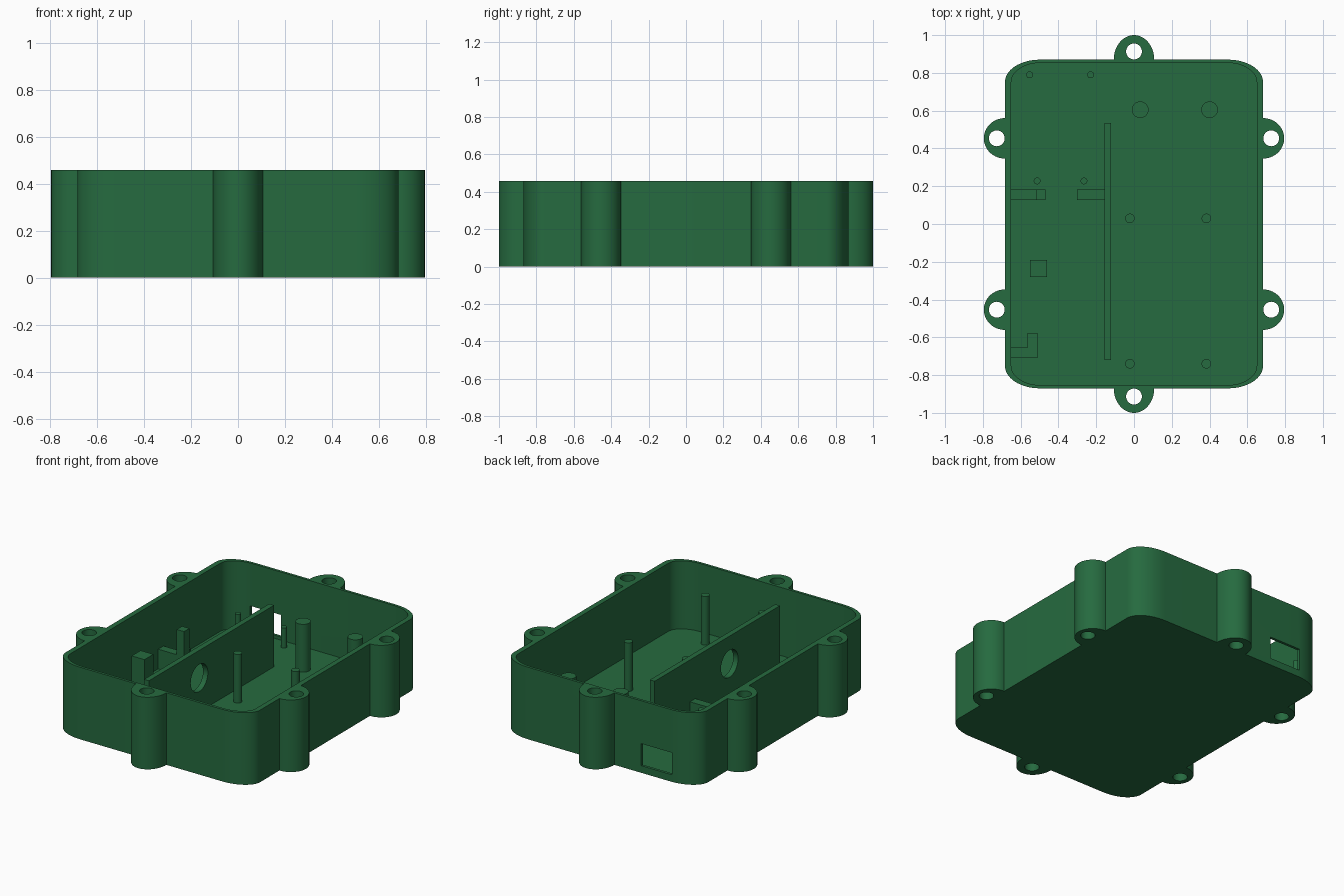
import bpy
import bmesh
import math

if "Cube" in bpy.data.objects:
    bpy.data.objects.remove(bpy.data.objects["Cube"], do_unlink=True)

HEIGHT, FLOOR = 0.457, 0.025
HX, HY = 0.683, 0.87

# Single green plastic
green = bpy.data.materials.new("green_plastic")
green.use_nodes = True
COLOUR = (0.019, 0.145, 0.050, 1.0)
green.diffuse_color = COLOUR
bsdf = green.node_tree.nodes["Principled BSDF"]
bsdf.inputs["Base Color"].default_value = COLOUR
bsdf.inputs["Roughness"].default_value = 0.6


def make(name, bm):
    bmesh.ops.recalc_face_normals(bm, faces=bm.faces[:])
    mesh = bpy.data.meshes.new(name)
    bm.to_mesh(mesh)
    bm.free()
    mesh.materials.append(green)
    obj = bpy.data.objects.new(name, mesh)
    bpy.context.collection.objects.link(obj)
    return obj


def activate(obj):
    bpy.ops.object.select_all(action='DESELECT')
    obj.select_set(True)
    bpy.context.view_layer.objects.active = obj


def loft(name, rings):
    """Closed solid through rings of (outline, z)."""
    bm = bmesh.new()
    loops = [[bm.verts.new((x, y, z)) for x, y in pts] for pts, z in rings]
    for a, b in zip(loops, loops[1:]):
        for i in range(len(a)):
            j = (i + 1) % len(a)
            bm.faces.new((a[i], a[j], b[j], b[i]))
    bm.faces.new(loops[0])
    bm.faces.new(loops[-1])
    return make(name, bm)


def prism(name, pts, z0, z1):
    return loft(name, [(pts, z0), (pts, z1)])


def box(name, x0, x1, y0, y1, z0, z1):
    return prism(name, [(x0, y0), (x1, y0), (x1, y1), (x0, y1)], z0, z1)


def circle(x, y, r, n=32):
    return [(x + r * math.cos(math.tau * i / n), y + r * math.sin(math.tau * i / n))
            for i in range(n)]


def cut(obj, cutter):
    cutter.hide_render = True
    mod = obj.modifiers.new("cut", 'BOOLEAN')
    mod.operation = 'DIFFERENCE'
    mod.solver = 'EXACT'
    mod.object = cutter
    activate(obj)
    bpy.ops.object.modifier_apply(modifier=mod.name)
    bpy.data.objects.remove(cutter, do_unlink=True)


def rounded(hx, hy, rx, ry, n=16):
    """Rectangle with elliptical corners."""
    pts = []
    for k, (sx, sy) in enumerate([(1, 1), (-1, 1), (-1, -1), (1, -1)]):
        for i in range(n + 1):
            a = math.pi / 2 * (k + i / n)
            pts.append((sx * (hx - rx) + rx * math.cos(a),
                        sy * (hy - ry) + ry * math.sin(a)))
    return pts


# Open tray with thin walls and a cable window in the back
outer = rounded(HX, HY, 0.185, 0.118)
inner = rounded(0.650, 0.853, 0.155, 0.102)
tray = loft("tray", [(outer, 0), (outer, HEIGHT), (inner, HEIGHT), (inner, FLOOR)])
cut(tray, box("window_cutter", -0.512, -0.295, 0.80, 0.95, 0.045, 0.185))


# Screw ears: half ellipses standing out of the walls, drilled through
def ear(name, cx, cy, dx, dy, width, reach):
    pts = [(-0.008, -width), (-0.008, width)]
    pts += [(reach * math.sin(t), width * math.cos(t))
            for t in (math.pi * i / 32 for i in range(33))]
    pts = [(cx + u * dx - v * dy, cy + u * dy + v * dx) for u, v in pts]
    obj = prism(name, pts, 0, HEIGHT)
    hole = circle(cx + 0.0435 * dx, cy + 0.0435 * dy, 0.042)
    cut(obj, prism("drill", hole, -0.1, HEIGHT + 0.1))


for side, s in (("left", 1), ("right", -1)):
    for end, y in (("front", -0.4535), ("back", 0.4535)):
        ear(f"{side}_{end}_ear", s * HX, y, s, 0, 0.107, 0.112)
ear("back_ear", 0, HY, 0, 1, 0.107, 0.13)
ear("front_ear", 0, -HY, 0, -1, 0.107, 0.13)

# Dividing wall with a round cable hole
divider = box("divider", -0.155, -0.121, -0.72, 0.535, FLOOR - 0.01, 0.415)
drill = prism("divider_drill", circle(0, 0, 0.086, 48), -0.1, 0.1)
drill.rotation_euler = (0, math.pi / 2, 0)
drill.location = (-0.138, -0.215, 0.24)
bpy.context.view_layer.update()
cut(divider, drill)

# Standing pins: x, y, radius, top
pins = [(0.033, 0.605, 0.044, 0.328), (0.40, 0.605, 0.044, 0.328),
        (-0.022, 0.03, 0.025, 0.333), (0.383, 0.03, 0.025, 0.333),
        (-0.022, -0.74, 0.025, 0.333), (0.383, -0.74, 0.025, 0.333),
        (-0.553, 0.79, 0.018, 0.152), (-0.23, 0.79, 0.018, 0.152),
        (-0.513, 0.228, 0.018, 0.152), (-0.265, 0.228, 0.018, 0.152)]
for i, (x, y, r, top) in enumerate(pins):
    prism(f"pin_{i + 1}", circle(x, y, r), FLOOR - 0.01, top)

# Holder bars, post and corner bracket in the narrow bay
low = FLOOR - 0.01
box("left_bar", -0.655, -0.52, 0.128, 0.182, low, 0.15)
box("left_bar_post", -0.52, -0.468, 0.128, 0.182, low, 0.31)
box("right_bar", -0.302, -0.15, 0.128, 0.182, low, 0.15)
box("square_post", -0.55, -0.46, -0.28, -0.19, low, 0.29)
prism("corner_bracket", [(-0.655, -0.71), (-0.511, -0.71), (-0.511, -0.577),
                         (-0.565, -0.577), (-0.565, -0.655), (-0.655, -0.655)], low, 0.29)

# Smooth the round walls, keep the edges sharp
for obj in list(bpy.context.collection.objects):
    if obj.type == 'MESH' and green.name in obj.data.materials:
        activate(obj)
        bpy.ops.object.shade_smooth_by_angle(angle=math.radians(30))
